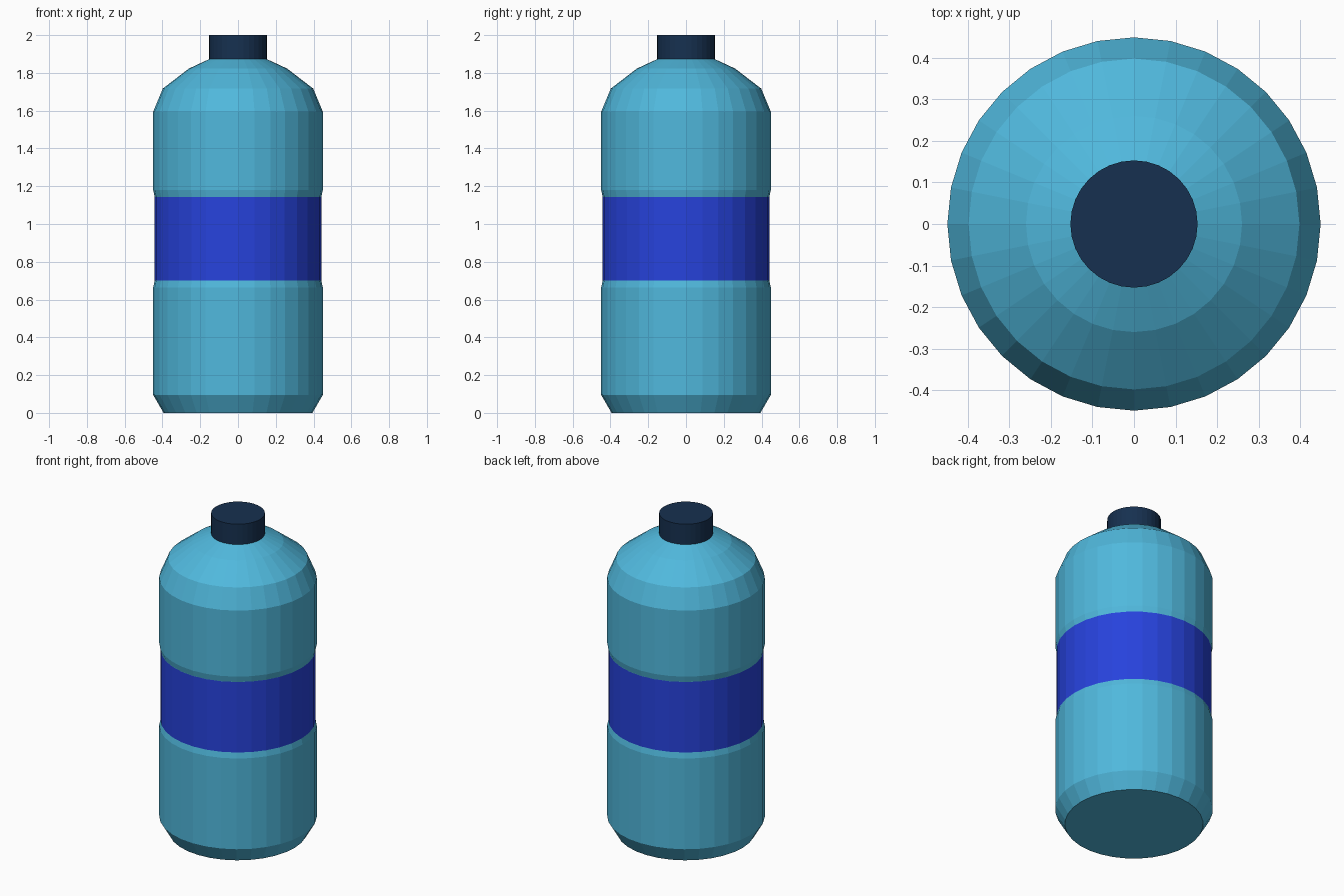
import bpy, bmesh
from math import cos, sin, pi

if "Cube" in bpy.data.objects:
    bpy.data.objects.remove(bpy.data.objects["Cube"])

SIDES = 32


def material(name, rgb):
    mat = bpy.data.materials.new(name)
    mat.diffuse_color = (*rgb, 1)
    mat.use_nodes = True
    mat.node_tree.nodes["Principled BSDF"].inputs["Base Color"].default_value = mat.diffuse_color
    return mat


def lathe(name, profile, mat, capped=True):
    """Revolve (radius, height) points around z, flat shaded."""
    bm = bmesh.new()
    rings = [[bm.verts.new((r * cos(2 * pi * i / SIDES), r * sin(2 * pi * i / SIDES), z))
              for i in range(SIDES)] for r, z in profile]
    for low, high in zip(rings, rings[1:]):
        for i in range(SIDES):
            j = (i + 1) % SIDES
            bm.faces.new((low[i], low[j], high[j], high[i]))
    if capped:
        bm.faces.new(rings[0][::-1])
        bm.faces.new(rings[-1])
    mesh = bpy.data.meshes.new(name)
    bm.to_mesh(mesh)
    bm.free()
    mesh.materials.append(mat)
    obj = bpy.data.objects.new(name, mesh)
    bpy.context.collection.objects.link(obj)
    return obj


# Bottle body: chamfered foot, shallow label recess, rounded shoulder
lathe("bottle_body", [(0.394, 0), (0.449, 0.095), (0.449, 0.665), (0.441, 0.70),
                      (0.441, 1.143), (0.449, 1.18), (0.449, 1.595), (0.398, 1.717),
                      (0.26, 1.823), (0.152, 1.873)],
      material("blue_plastic", (0.08, 0.48, 0.72)))

# Label band wrapped in the recess
lathe("label", [(0.442, 0.70), (0.442, 1.143)],
      material("label_blue", (0.02, 0.055, 0.72)), capped=False)

# Screw cap
lathe("cap", [(0.153, 1.87), (0.153, 2.0)], material("cap_navy", (0.008, 0.03, 0.08)))
